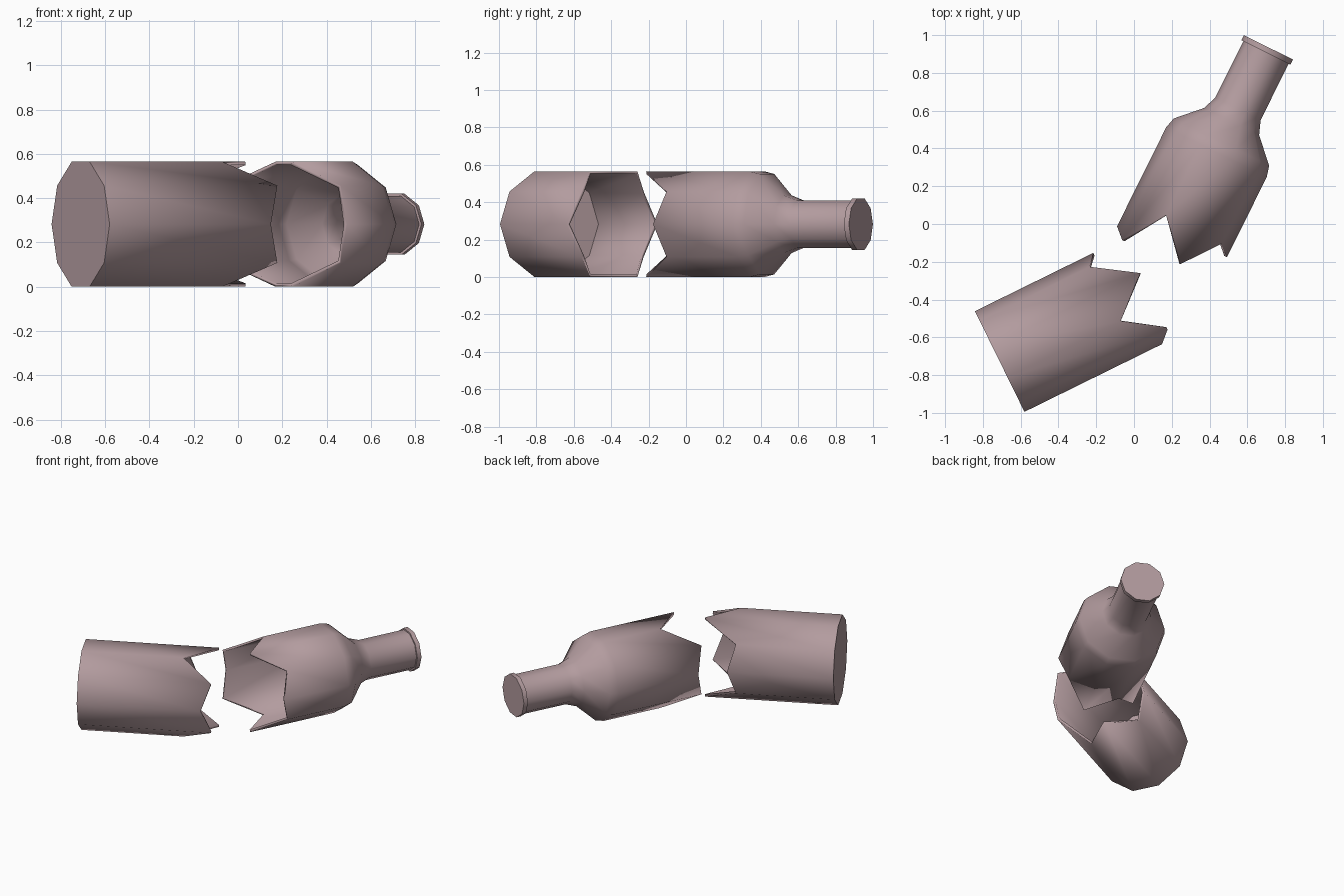
import bpy, bmesh, math

if "Cube" in bpy.data.objects:
    bpy.data.objects.remove(bpy.data.objects["Cube"])

SIDES = 10
R = 0.297          # body radius
MID_Z = 0.2825     # height of the bottle axes

glass = bpy.data.materials.new("dull_glass")
glass.diffuse_color = (0.45, 0.33, 0.345, 1)
glass.use_nodes = True
glass.node_tree.nodes["Principled BSDF"].inputs["Base Color"].default_value = glass.diffuse_color


def full_list(half):
    # rim values are mirrored above and below the axis
    return half + half[-2:0:-1]


def shell(name, rings, cap_start, cap_end, origin, angle):
    """rings: (position along axis - number or one per side, radius), running along +x"""
    bm = bmesh.new()
    loops = []
    for pos, r in rings:
        xs = pos if isinstance(pos, list) else [pos] * SIDES
        loops.append([bm.verts.new((xs[k],
                                    r * math.cos(math.tau * k / SIDES),
                                    r * math.sin(math.tau * k / SIDES)))
                      for k in range(SIDES)])
    for a, b in zip(loops, loops[1:]):
        for k in range(SIDES):
            n = (k + 1) % SIDES
            bm.faces.new((a[k], a[n], b[n], b[k]))
    if cap_start:
        bm.faces.new(loops[0][::-1])
    if cap_end:
        bm.faces.new(loops[-1])
    mesh = bpy.data.meshes.new(name)
    bm.to_mesh(mesh)
    bm.free()
    mesh.materials.append(glass)
    ob = bpy.data.objects.new(name, mesh)
    bpy.context.collection.objects.link(ob)
    ob.location = (origin[0], origin[1], MID_Z)
    ob.rotation_euler = (0, 0, math.radians(angle))

    # smooth shading with sharp base and lip; the broken rim stays soft
    bpy.ops.object.select_all(action='DESELECT')
    bpy.context.view_layer.objects.active = ob
    ob.select_set(True)
    bpy.ops.object.shade_smooth_by_angle(angle=math.radians(50))

    # glass thickness
    sol = ob.modifiers.new("thickness", 'SOLIDIFY')
    sol.thickness = 0.016
    sol.offset = -1
    return ob


# lower half: closed base, jagged open end
base_rim = full_list([0.698, 0.648, 0.874, 0.668, 0.872, 0.812])
shell("bottle_base", [(0.0, R), (base_rim, R)], True, False,
      (-0.711, -0.728), 26.2)

# upper half: jagged open end, shoulder, neck, closed lip
neck_rim = full_list([-1.205, -1.258, -1.035, -1.236, -1.041, -1.093])
shell("bottle_neck",
      [(neck_rim, R), (-0.62, R), (-0.56, 0.282), (-0.438, 0.162),
       (-0.363, 0.134), (-0.03, 0.134), (-0.03, 0.145), (0.0, 0.145)],
      False, True, (0.712, 0.935), 63.6)
